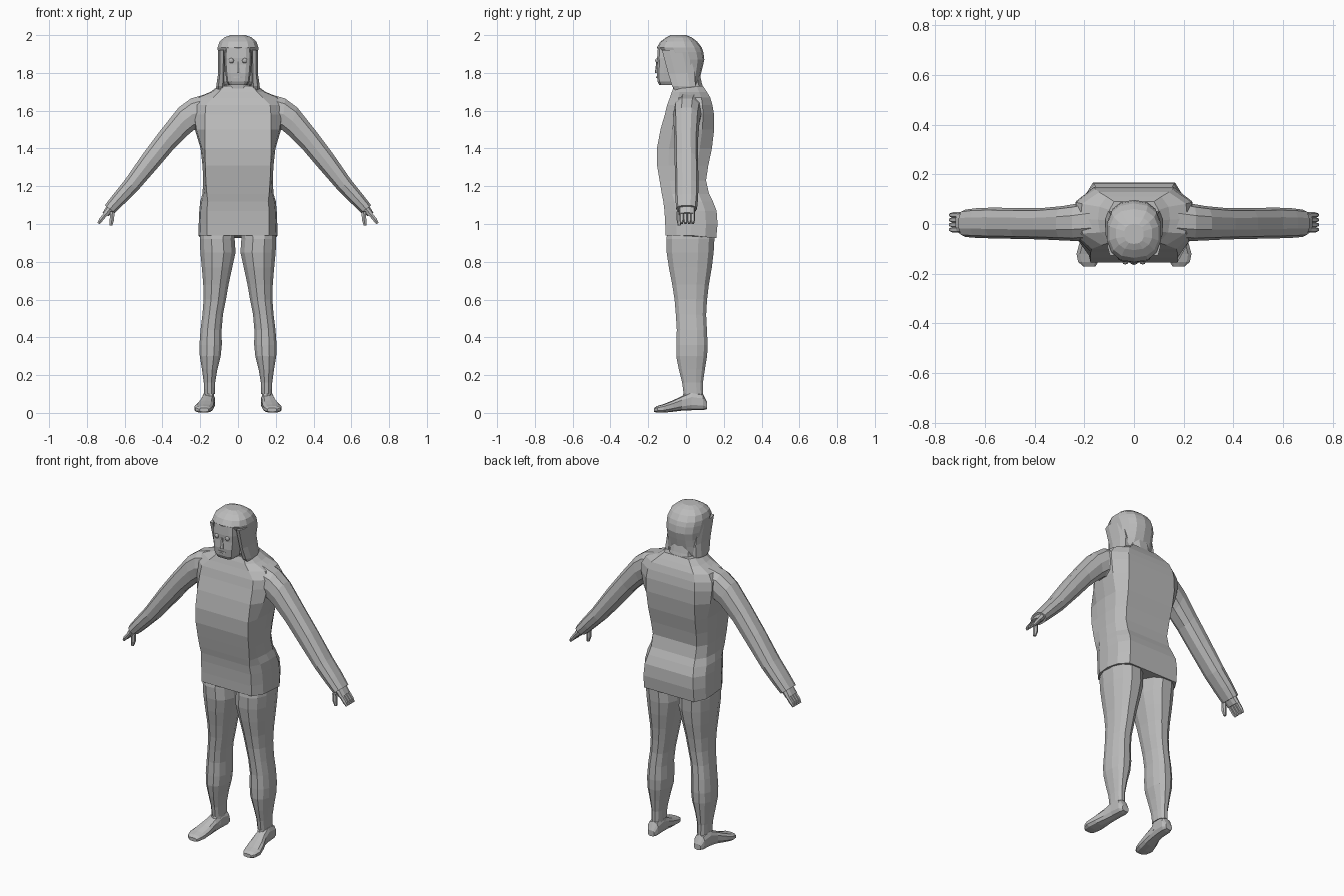
import bpy, bmesh, math
from mathutils import Vector

grey = bpy.data.materials.new("plain grey")
grey.diffuse_color = (0.5, 0.5, 0.5, 1)


def loft(name, rings, mirror=False):
    """Skin a list of equal-length point rings and cap both ends."""
    bm = bmesh.new()
    rows = [[bm.verts.new(p) for p in r] for r in rings]
    n = len(rows[0])
    for a, b in zip(rows, rows[1:]):
        for i in range(n):
            j = (i + 1) % n
            bm.faces.new((a[i], a[j], b[j], b[i]))
    bm.faces.new(rows[0])
    bm.faces.new(rows[-1])
    bmesh.ops.recalc_face_normals(bm, faces=bm.faces)
    me = bpy.data.meshes.new(name)
    bm.to_mesh(me)
    bm.free()
    me.materials.append(grey)
    ob = bpy.data.objects.new(name, me)
    bpy.context.collection.objects.link(ob)
    if mirror:
        ob.modifiers.new("Mirror", 'MIRROR')
    return ob


def ring(c, u, v, n=12, p=2.4):
    """Rounded-square ring about c, with half axes u and v."""
    c, u, v = Vector(c), Vector(u), Vector(v)
    pts = []
    for i in range(n):
        t = 2 * math.pi * (i + 0.5) / n
        s, k = math.sin(t), math.cos(t)
        pts.append(c + u * math.copysign(abs(k) ** (2 / p), k)
                   + v * math.copysign(abs(s) ** (2 / p), s))
    return pts


def level(z, x0, x1, y0, y1, n=12, p=2.4, tilt=0):
    """Horizontal ring filling a rectangle; tilt raises its back edge."""
    return ring(((x0 + x1) / 2, (y0 + y1) / 2, z), ((x1 - x0) / 2, 0, 0),
                (0, (y1 - y0) / 2, tilt), n, p)


def pair_ring(up, low, y0, y1, n=10):
    """Ring across a limb, given its upper and lower outline points."""
    a, b = Vector((up[0], 0, up[1])), Vector((low[0], 0, low[1]))
    return ring((a + b) / 2 + Vector((0, (y0 + y1) / 2, 0)), (a - b) / 2,
                (0, (y1 - y0) / 2, 0), n)


# Tunic: flat front and back panels with chamfered sides
def torso_ring(z, f, w, b, yf, yb, drop=0):
    d = yb - yf
    half = [(f, yf, z), (w - 0.008, yf + d * 0.22, z), (w, yf + d * 0.5, z),
            (w - 0.006, yf + d * 0.78, z - drop * 0.6), (b, yb, z - drop)]
    return half + [(-x, y, q) for x, y, q in reversed(half)]


loft("tunic", [torso_ring(*r) for r in (
    (0.94, 0.165, 0.210, 0.165, -0.108, 0.160, 0.015),
    (1.00, 0.165, 0.208, 0.165, -0.110, 0.167),
    (1.07, 0.165, 0.205, 0.160, -0.114, 0.162),
    (1.12, 0.160, 0.200, 0.150, -0.120, 0.142),
    (1.16, 0.165, 0.188, 0.145, -0.128, 0.122),
    (1.23, 0.170, 0.184, 0.145, -0.140, 0.106),
    (1.31, 0.173, 0.188, 0.150, -0.153, 0.118),
    (1.40, 0.175, 0.198, 0.155, -0.154, 0.137),
    (1.50, 0.175, 0.228, 0.160, -0.135, 0.149),
    (1.58, 0.174, 0.240, 0.160, -0.112, 0.148),
    (1.63, 0.170, 0.238, 0.155, -0.100, 0.140),
    (1.67, 0.130, 0.215, 0.140, -0.085, 0.128),
    (1.70, 0.100, 0.145, 0.110, -0.075, 0.110),
    (1.73, 0.080, 0.105, 0.080, -0.062, 0.090))])

# Sleeves: upper outline, lower outline, front and back depth
loft("sleeve", [pair_ring(*r) for r in (
    ((0.14, 1.700), (0.17, 1.50), -0.065, 0.100),
    ((0.25, 1.668), (0.232, 1.495), -0.068, 0.080),
    ((0.315, 1.620), (0.262, 1.470), -0.066, 0.072),
    ((0.410, 1.500), (0.335, 1.400), -0.062, 0.064),
    ((0.500, 1.380), (0.420, 1.300), -0.060, 0.064),
    ((0.600, 1.235), (0.530, 1.175), -0.058, 0.066),
    ((0.660, 1.160), (0.600, 1.107), -0.056, 0.064),
    ((0.706, 1.100), (0.652, 1.058), -0.052, 0.058))], True)

# Hands: palm, four fingers and a thumb
loft("palm", [pair_ring(*r) for r in (
    ((0.690, 1.105), (0.650, 1.075), -0.038, 0.048),
    ((0.718, 1.060), (0.685, 1.040), -0.038, 0.048))], True)


def finger(name, y, r, path):
    d = Vector((path[-1][0] - path[0][0], 0, path[-1][1] - path[0][1])).normalized()
    side = Vector((d.z, 0, -d.x))
    loft(name, [ring((x, y, z), side * r * k, (0, r * k, 0), 6)
                for (x, z), k in zip(path, (1, 1, 0.6))], True)


for i, y in enumerate((-0.023, -0.003, 0.017, 0.036)):
    finger(f"finger_{i + 1}", y, 0.012,
           ((0.695, 1.060), (0.726, 1.022), (0.739, 1.003)))
finger("thumb", -0.036, 0.013, ((0.665, 1.065), (0.668, 1.020), (0.673, 0.992)))

# Trousers
loft("trouser_leg", [level(*r) for r in (
    (0.97, 0.012, 0.200, -0.100, 0.150),
    (0.92, 0.015, 0.205, -0.108, 0.154),
    (0.85, 0.010, 0.202, -0.106, 0.150),
    (0.77, 0.028, 0.194, -0.094, 0.140),
    (0.68, 0.048, 0.186, -0.076, 0.124),
    (0.60, 0.062, 0.184, -0.063, 0.114),
    (0.52, 0.078, 0.190, -0.056, 0.109),
    (0.44, 0.085, 0.200, -0.051, 0.113),
    (0.36, 0.084, 0.206, -0.054, 0.117),
    (0.30, 0.090, 0.204, -0.054, 0.114),
    (0.23, 0.108, 0.192, -0.040, 0.102),
    (0.16, 0.120, 0.182, -0.022, 0.091),
    (0.10, 0.122, 0.180, -0.014, 0.092))], True)

# Feet: upright sections from heel to toe (y, x centre, half width, bottom, top)
loft("foot", [ring((x, y, (z0 + z1) / 2), (w, 0, 0), (0, 0, (z1 - z0) / 2), 10, 2.8)
              for y, x, w, z0, z1 in (
    (0.112, 0.153, 0.022, 0.020, 0.055),
    (0.090, 0.154, 0.034, 0.015, 0.100),
    (0.030, 0.157, 0.034, 0.014, 0.112),
    (-0.020, 0.163, 0.037, 0.012, 0.090),
    (-0.070, 0.173, 0.046, 0.006, 0.066),
    (-0.120, 0.183, 0.050, 0.001, 0.046),
    (-0.152, 0.184, 0.042, 0.001, 0.037),
    (-0.170, 0.180, 0.026, 0.005, 0.026))], True)
loft("ankle", [level(0.05, 0.122, 0.188, -0.03, 0.095, 10),
               level(0.12, 0.128, 0.176, -0.008, 0.086, 10)], True)

# Neck
loft("neck", [level(1.66, -0.095, 0.095, -0.072, 0.105, tilt=0.02),
              level(1.72, -0.080, 0.080, -0.068, 0.085, tilt=0.03),
              level(1.80, -0.075, 0.075, -0.075, 0.070, tilt=0.02)])

# Face: blunt block coming out of the hood
loft("face", [level(*r, n=12, p=5) for r in (
    (1.735, -0.050, 0.050, -0.142, 0.02),
    (1.755, -0.062, 0.062, -0.152, 0.02),
    (1.800, -0.068, 0.068, -0.156, 0.03),
    (1.845, -0.072, 0.072, -0.152, 0.03),
    (1.880, -0.073, 0.073, -0.154, 0.03),
    (1.935, -0.070, 0.070, -0.150, 0.03))])
loft("nose", [level(1.800, -0.014, 0.014, -0.165, -0.14, 6),
              level(1.860, -0.006, 0.006, -0.157, -0.14, 6)])
loft("mouth", [level(1.772, -0.026, 0.026, -0.159, -0.14, 8),
               level(1.782, -0.024, 0.024, -0.159, -0.14, 8)])

# Eyes
for name, x in (("left_eye", 0.035), ("right_eye", -0.035)):
    bpy.ops.mesh.primitive_uv_sphere_add(segments=10, ring_count=6, radius=0.014,
                                         location=(x, -0.149, 1.865))
    eye = bpy.context.object
    eye.name = name
    eye.data.materials.append(grey)

# Hood: crown, sides set back behind the face, flared lower flaps
loft("hood", [level(*r, n=14) for r in (
    (1.735, -0.114, 0.114, -0.062, 0.060),
    (1.755, -0.112, 0.112, -0.082, 0.068),
    (1.790, -0.103, 0.103, -0.092, 0.078),
    (1.830, -0.101, 0.101, -0.102, 0.088),
    (1.870, -0.105, 0.105, -0.118, 0.097),
    (1.910, -0.109, 0.109, -0.140, 0.092),
    (1.935, -0.110, 0.110, -0.154, 0.083),
    (1.965, -0.100, 0.100, -0.136, 0.060),
    (1.988, -0.074, 0.074, -0.105, 0.030),
    (2.000, -0.040, 0.040, -0.080, 0.000))])
loft("hood_flap", [level(z, x0, x1, y0, y1, 8) for z, x0, x1, y0, y1 in (
    (1.70, 0.070, 0.112, -0.055, 0.050),
    (1.73, 0.068, 0.117, -0.078, 0.055),
    (1.80, 0.068, 0.106, -0.100, 0.050),
    (1.92, 0.066, 0.108, -0.132, 0.020))], True)
